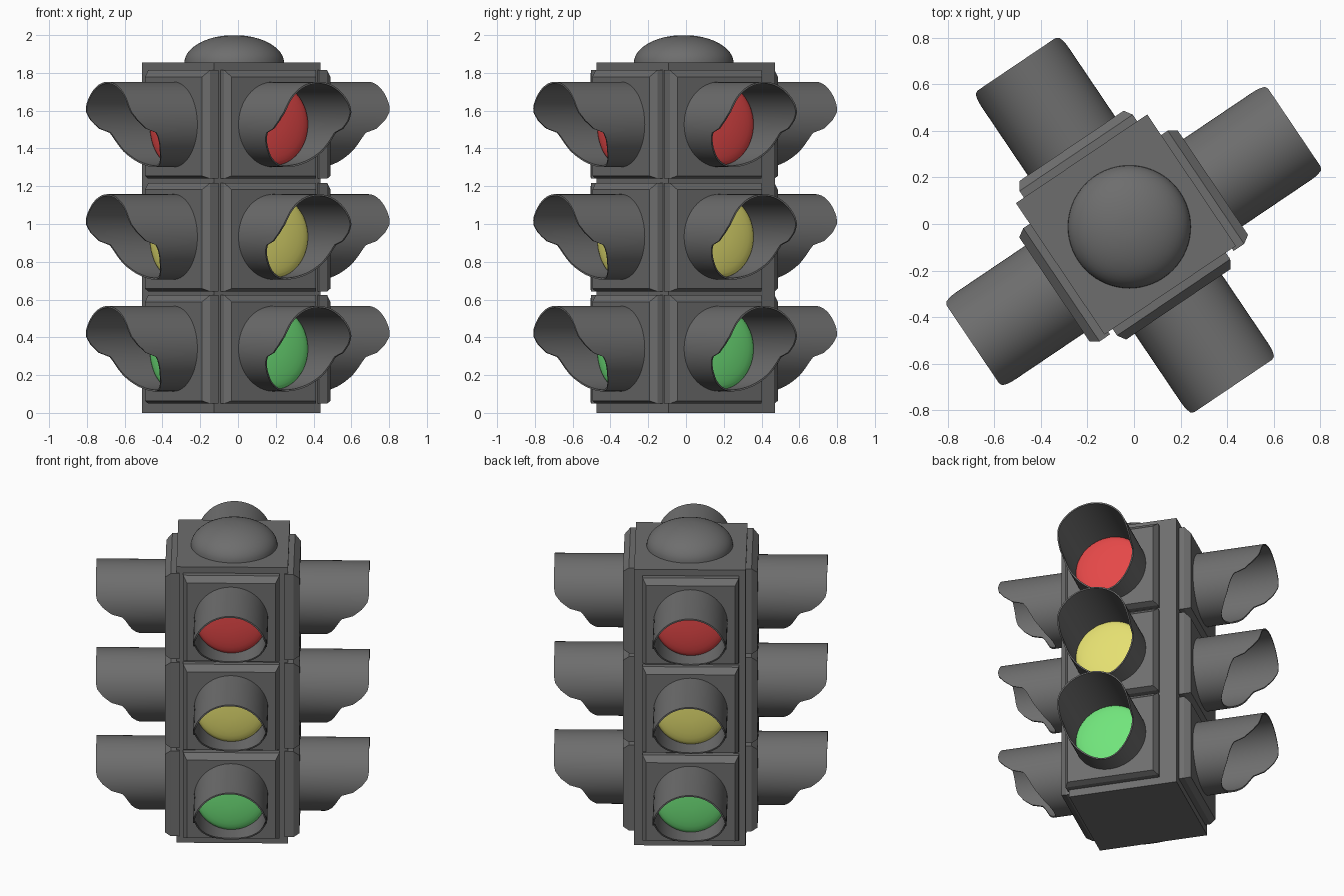
import bpy, bmesh, math
from mathutils import Matrix, Vector

if "Cube" in bpy.data.objects:
    bpy.data.objects.remove(bpy.data.objects["Cube"])

YAW = math.radians(34)
CENTRE = Vector((-0.035, -0.002, 0))
CORE = 0.34        # half width of the core box
FACE = 0.41        # distance of the housing faces from the axis
TUBE = 0.226       # outer visor radius
SEG = 64


def material(name, rgb):
    m = bpy.data.materials.new(name)
    m.diffuse_color = (*rgb, 1)
    m.use_nodes = True
    m.node_tree.nodes["Principled BSDF"].inputs["Base Color"].default_value = m.diffuse_color
    return m


DARK = material("dark_grey", (0.155, 0.155, 0.155))


def finish(bm, name, matrix, smooth=False, mat=DARK):
    bmesh.ops.recalc_face_normals(bm, faces=bm.faces[:])
    me = bpy.data.meshes.new(name)
    bm.to_mesh(me)
    bm.free()
    ob = bpy.data.objects.new(name, me)
    bpy.context.collection.objects.link(ob)
    ob.matrix_world = matrix
    me.materials.append(mat)
    if smooth:
        bpy.ops.object.select_all(action='DESELECT')
        ob.select_set(True)
        bpy.context.view_layer.objects.active = ob
        bpy.ops.object.shade_smooth_by_angle(angle=math.radians(35))
    return ob


def loft(bm, rings, cap_start=False, cap_end=False):
    vs = [[bm.verts.new(p) for p in ring] for ring in rings]
    n = len(vs[0])
    for a, b in zip(vs, vs[1:]):
        for i in range(n):
            j = (i + 1) % n
            bm.faces.new((a[i], a[j], b[j], b[i]))
    if cap_start:
        bm.faces.new(vs[0][::-1])
    if cap_end:
        bm.faces.new(vs[-1])


def rect(x, hy, z0, z1):
    return [(x, -hy, z0), (x, hy, z0), (x, hy, z1), (x, -hy, z1)]


# Visor length against height on the tube (-1 bottom, 1 top), stepped at the sides
CUT = [(-1, 0.535), (-0.87, 0.57), (-0.65, 0.61), (-0.35, 0.645), (-0.2, 0.665),
       (-0.1, 0.735), (0.1, 0.79), (0.3, 0.825), (0.45, 0.832), (1, 0.832)]


def visor_length(t):
    for (t0, l0), (t1, l1) in zip(CUT, CUT[1:]):
        if t <= t1:
            return l0 + (l1 - l0) * (t - t0) / (t1 - t0)
    return CUT[-1][1]


def add_visor(name, matrix):
    def ring(r, front):
        pts = []
        for i in range(SEG):
            a = 2 * math.pi * i / SEG
            t = max(-1.0, min(1.0, math.sin(a)))
            pts.append((visor_length(t) if front else FACE - 0.02,
                        r * math.cos(a), r * math.sin(a)))
        return pts
    inner = TUBE - 0.009
    bm = bmesh.new()
    loft(bm, [ring(TUBE, False), ring(TUBE, True), ring(inner, True), ring(inner, False)])
    finish(bm, name, matrix, True)


def add_lens(name, matrix, mat):
    bm = bmesh.new()
    rings = []
    for k in range(7):
        a = k / 7 * math.pi / 2
        r = 0.216 * math.cos(a)
        rings.append([(FACE + 0.002 + 0.035 * math.sin(a),
                       r * math.cos(2 * math.pi * i / SEG),
                       r * math.sin(2 * math.pi * i / SEG)) for i in range(SEG)])
    loft(bm, rings, cap_end=True)
    finish(bm, name, matrix, True, mat)


def add_housing(name, matrix):
    bm = bmesh.new()
    loft(bm, [rect(CORE - 0.02, 0.293, -0.287, 0.287), rect(0.374, 0.293, -0.287, 0.287),
              rect(FACE, 0.27, -0.272, 0.252)], True, True)
    finish(bm, name, matrix)


# Central square column
bm = bmesh.new()
bmesh.ops.create_cube(bm, size=1)
bmesh.ops.scale(bm, vec=(2 * CORE, 2 * CORE, 1.855), verts=bm.verts)
finish(bm, "core_column",
       Matrix.Translation(CENTRE + Vector((0, 0, 1.855 / 2))) @ Matrix.Rotation(YAW, 4, 'Z'))

# Domed cap on the top
bm = bmesh.new()
rings = []
for k in range(12):
    a = k / 12 * math.pi / 2
    rings.append([(0.264 * math.cos(a) * math.cos(2 * math.pi * i / 64),
                   0.264 * math.cos(a) * math.sin(2 * math.pi * i / 64),
                   0.147 * math.sin(a)) for i in range(64)])
loft(bm, rings, True, True)
finish(bm, "top_dome", Matrix.Translation((-0.02, -0.012, 1.853)), True)

# Three signal units on each of the four sides
lamps = [("green", 0.336, 0.340, material("green_lens", (0.165, 0.78, 0.20))),
         ("yellow", 0.930, 0.932, material("yellow_lens", (0.78, 0.74, 0.165))),
         ("red", 1.527, 1.527, material("red_lens", (0.78, 0.065, 0.065)))]
for side in range(4):
    shift = (-0.06, 0.005, 0.06, -0.005)[side]
    turn = Matrix.Rotation(YAW + side * math.pi / 2, 4, 'Z')
    for colour, z_box, z_lamp, mat in lamps:
        def place(z):
            return Matrix.Translation(CENTRE + Vector((0, 0, z))) @ turn @ Matrix.Translation((0, shift, 0))
        tag = f"{colour}_{side + 1}"
        add_housing("housing_" + tag, place(z_box))
        add_visor("visor_" + tag, place(z_lamp))
        add_lens("lens_" + tag, place(z_lamp), mat)
